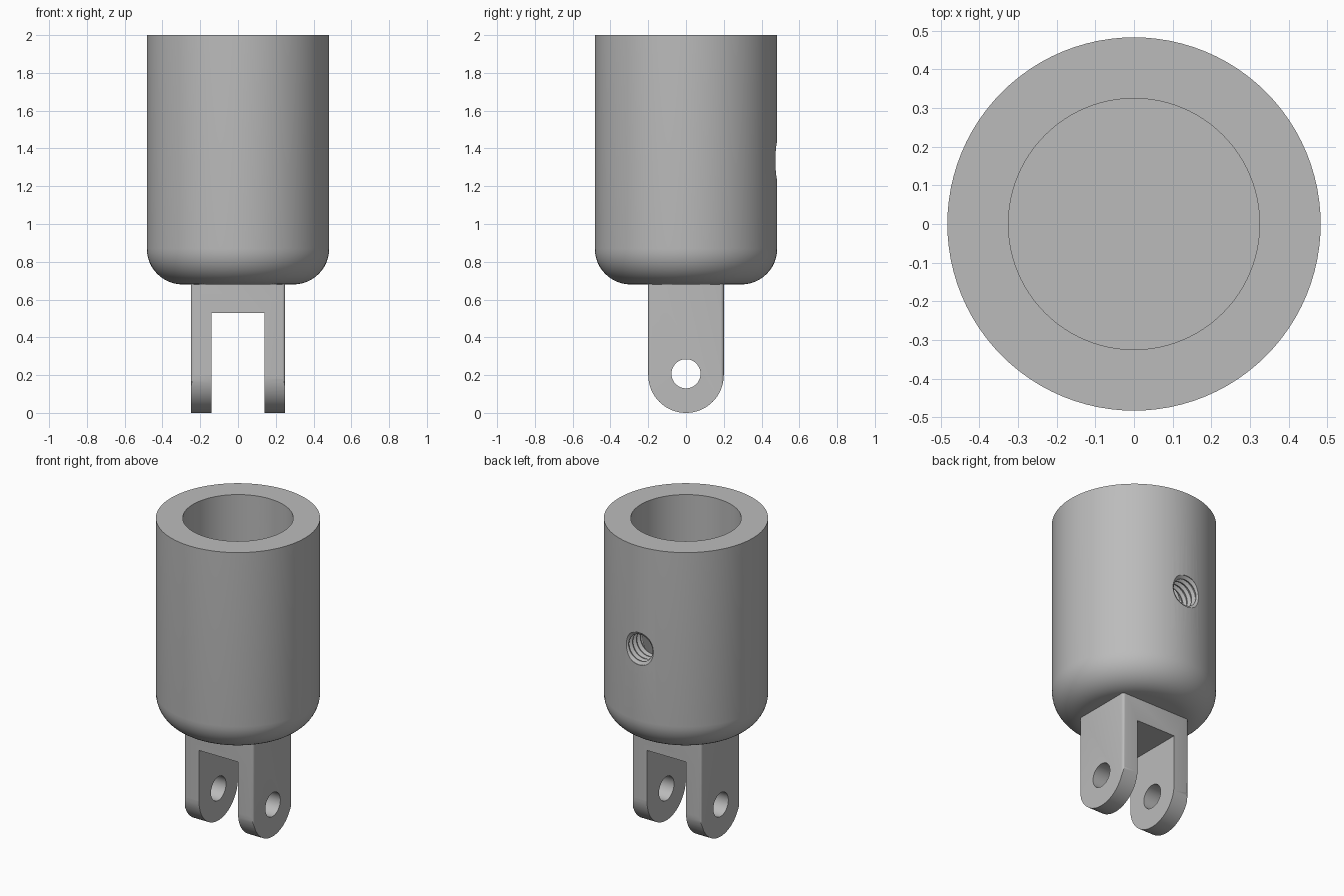
import bpy, bmesh, math
from mathutils import Matrix

if "Cube" in bpy.data.objects:
    bpy.data.objects.remove(bpy.data.objects["Cube"])

grey = bpy.data.materials.new("steel grey")
grey.use_nodes = True
GREY = (0.5, 0.5, 0.5, 1)
grey.diffuse_color = GREY
grey.node_tree.nodes["Principled BSDF"].inputs["Base Color"].default_value = GREY


def make(name, bm):
    bmesh.ops.recalc_face_normals(bm, faces=bm.faces)
    mesh = bpy.data.meshes.new(name)
    bm.to_mesh(mesh)
    bm.free()
    mesh.materials.append(grey)
    obj = bpy.data.objects.new(name, mesh)
    bpy.context.collection.objects.link(obj)
    return obj


def lathe(name, profile, segments=96):
    """Spin (radius, z) points about z; end points sit on the axis."""
    bm = bmesh.new()
    verts = [bm.verts.new((r, 0, z)) for r, z in profile]
    edges = [bm.edges.new(pair) for pair in zip(verts, verts[1:])]
    bmesh.ops.spin(bm, geom=verts + edges, cent=(0, 0, 0), axis=(0, 0, 1),
                   angle=math.tau, steps=segments)
    bmesh.ops.remove_doubles(bm, verts=bm.verts, dist=1e-5)
    return make(name, bm)


def prism(name, points, depth, bevel_rule=None):
    """Extrude an (x, z) outline symmetrically along y, rounding chosen edges."""
    bm = bmesh.new()
    face = bm.faces.new([bm.verts.new((x, -depth, z)) for x, z in points])
    out = bmesh.ops.extrude_face_region(bm, geom=[face])["geom"]
    moved = [v for v in out if isinstance(v, bmesh.types.BMVert)]
    bmesh.ops.translate(bm, verts=moved, vec=(0, 2 * depth, 0))
    if bevel_rule:
        edges = [e for e in bm.edges if bevel_rule(e)]
        bmesh.ops.bevel(bm, geom=edges, offset=0.016, segments=4,
                        profile=0.5, affect='EDGES')
    return make(name, bm)


def cut(obj, tool, operation='DIFFERENCE'):
    tool.hide_render = True
    mod = obj.modifiers.new("cut", 'BOOLEAN')
    mod.object, mod.operation, mod.solver = tool, operation, 'EXACT'
    bpy.context.view_layer.objects.active = obj
    bpy.ops.object.modifier_apply(modifier=mod.name)
    bpy.data.objects.remove(tool)


def smooth(obj):
    bpy.ops.object.select_all(action='DESELECT')
    obj.select_set(True)
    bpy.context.view_layer.objects.active = obj
    bpy.ops.object.shade_smooth_by_angle(angle=math.radians(30))


# Cup: rounded base, straight wall and blind bore
OUT, BORE, BASE, FLOOR, ROUND = 0.483, 0.325, 0.68, 0.88, 0.19
profile = [(0, BASE)]
for i in range(13):
    a = math.pi / 2 * i / 12
    profile.append((OUT - ROUND + ROUND * math.sin(a),
                    BASE + ROUND - ROUND * math.cos(a)))
profile += [(OUT, 2), (BORE, 2), (BORE, FLOOR), (0, FLOOR)]
cup = lathe("socket_cup", profile)

# Threaded set screw hole through the back wall
PITCH = 0.04
thread = [(0, 0.22)]
for i in range(9):
    z = 0.22 + i * PITCH
    thread += [(0.086, z), (0.086, z + 0.006), (0.105, z + 0.018), (0.105, z + 0.024)]
thread += [(0.086, 0.58), (0, 0.58)]
screw = lathe("thread_cutter", thread, 48)
screw.data.transform(Matrix.Translation((0, 0, 1.335)) @ Matrix.Rotation(-math.pi / 2, 4, 'X'))
cut(cup, screw)
smooth(cup)

# Clevis fork: U section with softened outer corners and slot edge
W, GAP, SLOT, HALF, TOP = 0.25, 0.14, 0.53, 0.2, 0.7


def soft_edge(e):
    a, b = (v.co for v in e.verts)
    upright = abs(a.x - b.x) < 1e-4 and abs(a.y - b.y) < 1e-4 and abs(a.x) > W - 0.01
    slot_lip = abs(a.y - b.y) < 1e-4 and abs(a.z - SLOT) < 1e-4 and abs(b.z - SLOT) < 1e-4
    return upright or slot_lip


fork = prism("clevis_fork", [(-W, 0), (-GAP, 0), (-GAP, SLOT), (GAP, SLOT),
                             (GAP, 0), (W, 0), (W, TOP), (-W, TOP)], HALF, soft_edge)

# Round the lower ends of both arms
outline = [(HALF + 0.05, HALF), (HALF + 0.05, 1), (-HALF - 0.05, 1), (-HALF - 0.05, HALF)]
outline += [(-HALF * math.cos(math.pi * i / 32), HALF - HALF * math.sin(math.pi * i / 32))
            for i in range(33)]
rounder = prism("arm_rounder", outline, 0.4)
rounder.data.transform(Matrix.Rotation(math.pi / 2, 4, 'Z'))
cut(fork, rounder, 'INTERSECT')

# Pin hole through both arms
pin = lathe("pin_cutter", [(0, -0.5), (0.077, -0.5), (0.077, 0.5), (0, 0.5)], 48)
pin.data.transform(Matrix.Translation((0, 0, 0.207)) @ Matrix.Rotation(math.pi / 2, 4, 'Y'))
cut(fork, pin)
smooth(fork)
